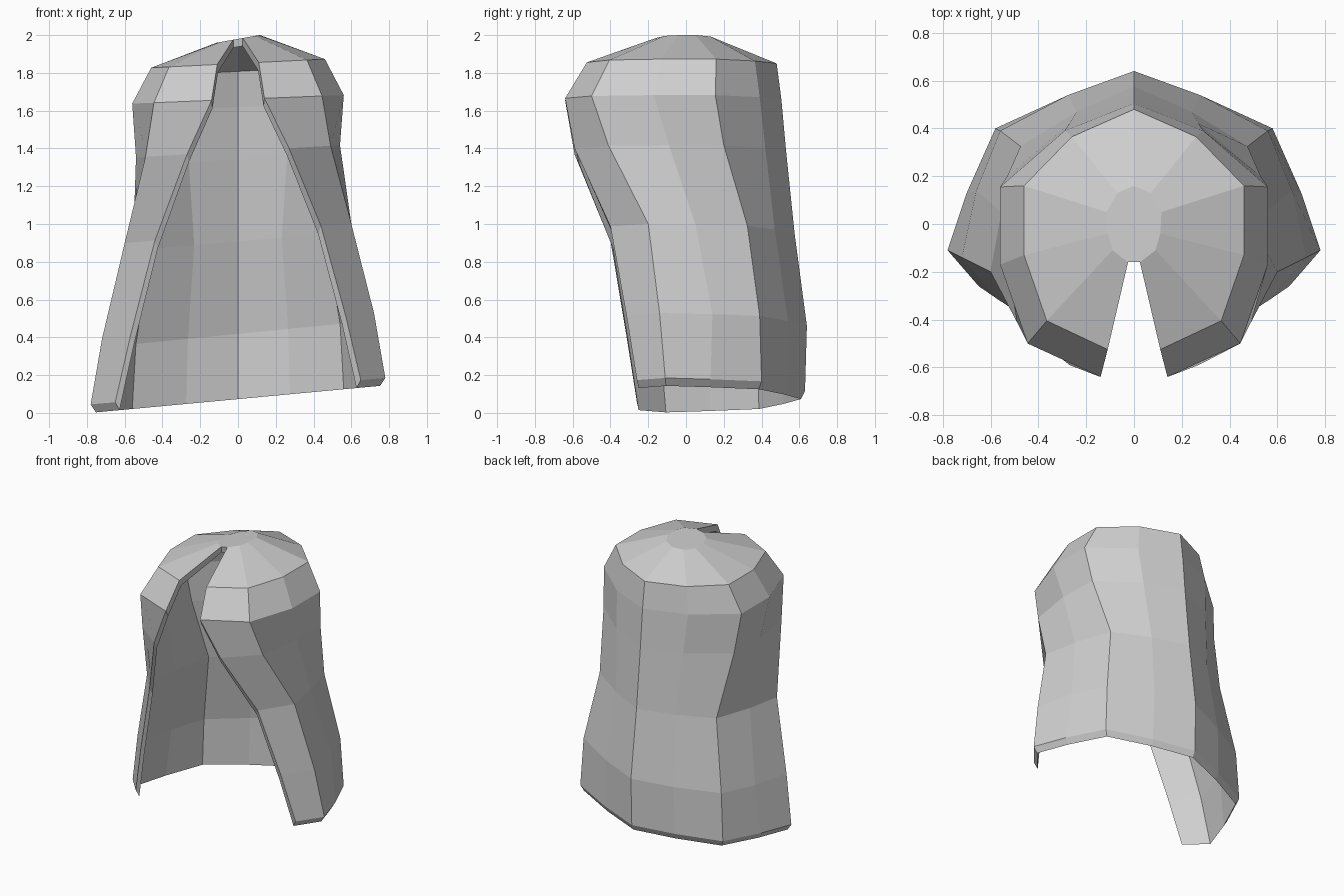
import bpy

if "Cube" in bpy.data.objects:
    bpy.data.objects.remove(bpy.data.objects["Cube"])

# One flat cloth colour
cloth = bpy.data.materials.new("light_grey_cloth")
cloth.use_nodes = True
GREY = (0.62, 0.62, 0.62, 1)
cloth.diffuse_color = GREY
cloth.node_tree.nodes["Principled BSDF"].inputs["Base Color"].default_value = GREY

# Half rings, top to hem: mid height, sideways tilt, points from back to front opening
RINGS = [
    (1.98, .18, [(0, .16), (.07, .13), (.115, .05), (.11, -.04), (.09, -.11), (.025, -.16)]),
    (1.85, .05, [(0, .48), (.26, .365), (.46, .16), (.46, -.13), (.365, -.405), (.11, -.525)]),
    (1.66, .04, [(0, .505), (.29, .39), (.56, .155), (.56, -.17), (.445, -.5), (.14, -.64)]),
    (1.385, .06, [(0, .53), (.27, .42), (.53, .2), (.54, -.09), (.49, -.41), (.27, -.59)]),
    (.95, .085, [(0, .575), (.24, .47), (.475, .325), (.555, .05), (.6, -.2), (.44, -.4)]),
    (.46, .095, [(0, .64), (.275, .54), (.56, .39), (.66, .14), (.72, -.14), (.57, -.315)]),
    (.115, .09, [(0, .63), (.285, .535), (.58, .4), (.7, .13), (.78, -.11), (.65, -.26)]),
]


def shell(scale, drop):
    """Grid of points running from the right front edge round to the left one."""
    points = []
    for height, tilt, half in RINGS:
        full = [(-x, y) for x, y in reversed(half[1:])] + half
        points += [(x * scale, y * scale, height + tilt * x - drop) for x, y in full]
    return points


# Outer and inner layers of the hooded cape
cols = 2 * len(RINGS[0][2]) - 1
rows = len(RINGS)
verts = shell(1, 0) + shell(.965, .042)
inner = rows * cols
faces = [tuple(reversed(range(cols))), tuple(range(inner, inner + cols))]
for r in range(rows - 1):
    for c in range(cols - 1):
        a = r * cols + c
        quad = (a, a + 1, a + cols + 1, a + cols)
        faces.append(quad)
        faces.append(tuple(inner + i for i in reversed(quad)))

# Rim joining both layers along the front opening and the hem
left_edge = [r * cols + cols - 1 for r in range(rows)]
right_edge = [r * cols for r in range(rows)]
hem = [(rows - 1) * cols + c for c in range(cols)]
border = right_edge + hem[1:] + left_edge[::-1][1:]
for a, b in zip(border, border[1:] + border[:1]):
    faces.append((a, b, b + inner, a + inner))

mesh = bpy.data.meshes.new("hooded_cape")
mesh.from_pydata(verts, [], faces)
mesh.materials.append(cloth)
cape = bpy.data.objects.new("hooded_cape", mesh)
bpy.context.collection.objects.link(cape)

# Consistent outward faces
bpy.context.view_layer.objects.active = cape
cape.select_set(True)
bpy.ops.object.mode_set(mode="EDIT")
bpy.ops.mesh.select_all(action="SELECT")
bpy.ops.mesh.normals_make_consistent(inside=False)
bpy.ops.object.mode_set(mode="OBJECT")
